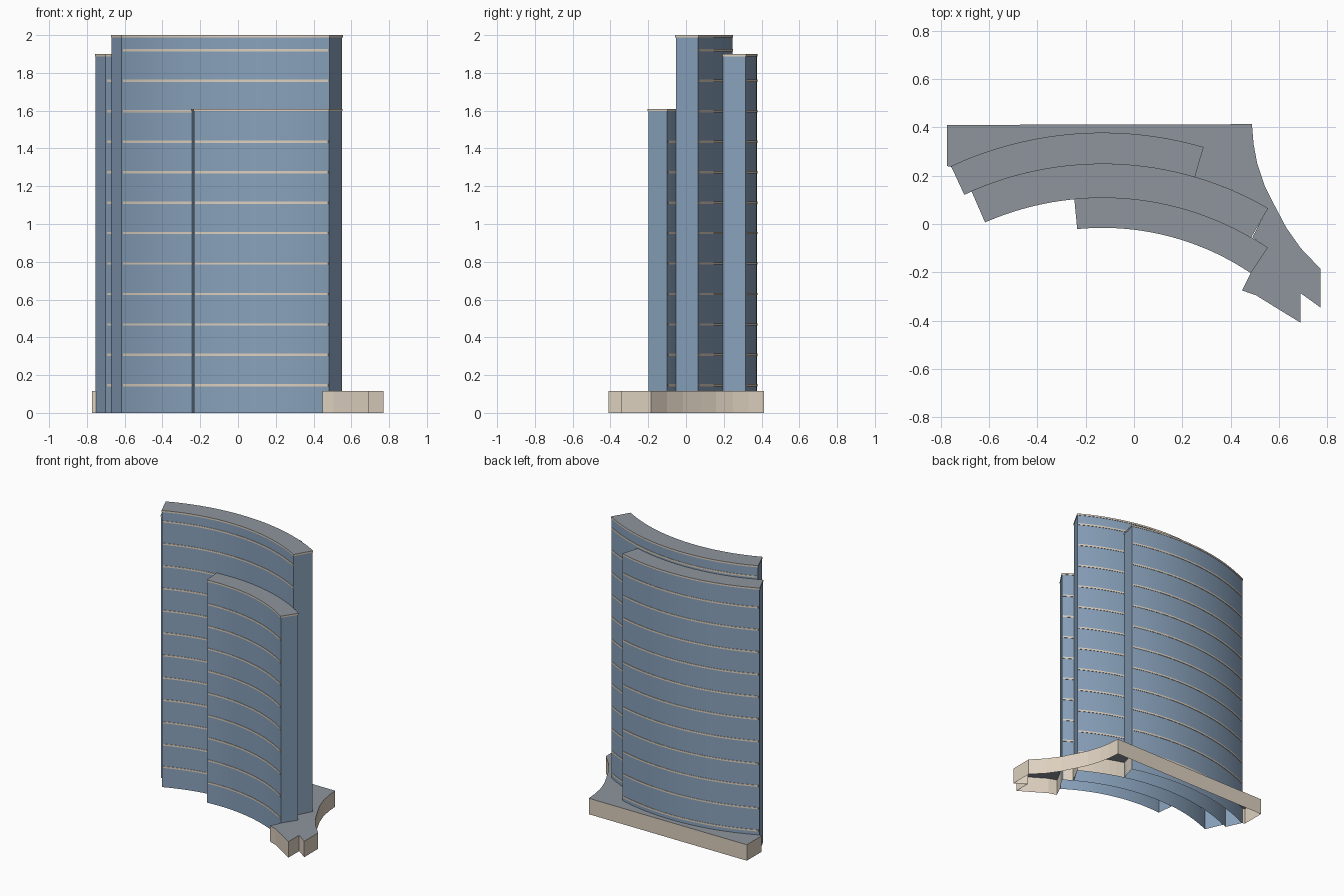
import bpy, bmesh
from math import sin, cos, radians

if "Cube" in bpy.data.objects:
    bpy.data.objects.remove(bpy.data.objects["Cube"])

CX, CY = -0.13, -1.112      # shared centre of all the curved slabs


def material(name, rgb):
    m = bpy.data.materials.new(name)
    m.diffuse_color = (*rgb, 1)
    m.use_nodes = True
    m.node_tree.nodes["Principled BSDF"].inputs["Base Color"].default_value = m.diffuse_color
    return m


GLASS = material("blue_glass", (0.25, 0.36, 0.50))
STONE = material("pale_stone", (0.72, 0.63, 0.52))
ROOF = material("grey_roof", (0.27, 0.30, 0.33))


def polar(r, deg):
    a = radians(deg)
    return (CX + r * sin(a), CY + r * cos(a))


def arc(r, a0, a1, n):
    return [polar(r, a0 + (a1 - a0) * i / n) for i in range(n + 1)]


def extrude(bm, outline, z0, z1, top_mat=0, bottom=True):
    """Add a vertical prism to bm."""
    lo = [bm.verts.new((x, y, z0)) for x, y in outline]
    hi = [bm.verts.new((x, y, z1)) for x, y in outline]
    n = len(outline)
    for i in range(n):
        j = (i + 1) % n
        bm.faces.new((lo[i], lo[j], hi[j], hi[i]))
    top = bm.faces.new(hi)
    top.material_index = top_mat
    if bottom:
        bm.faces.new(lo[::-1])
    return top


def finish(bm, name, mats, smooth=True):
    bmesh.ops.recalc_face_normals(bm, faces=bm.faces[:])
    # split the concave caps so they fill cleanly
    bmesh.ops.triangulate(bm, faces=[f for f in bm.faces if len(f.verts) > 4])
    me = bpy.data.meshes.new(name)
    bm.to_mesh(me)
    bm.free()
    ob = bpy.data.objects.new(name, me)
    bpy.context.collection.objects.link(ob)
    for m in mats:
        me.materials.append(m)
    if smooth:
        bpy.ops.object.select_all(action='DESELECT')
        ob.select_set(True)
        bpy.context.view_layer.objects.active = ob
        bpy.ops.object.shade_smooth_by_angle(angle=radians(30))
    return ob


def ring(r0, r1, a0, a1, n=28):
    return arc(r0, a0, a1, n) + arc(r1, a1, a0, n)


def tower(name, r0, r1, a0, a1, height):
    # glass body, open underneath
    bm = bmesh.new()
    extrude(bm, ring(r0, r1, a0, a1), 0, height - 0.012, bottom=False)
    finish(bm, name + "_body", [GLASS])
    # stone coping with grey roof on top
    bm = bmesh.new()
    extrude(bm, ring(r0 - 0.003, r1 + 0.003, a0 - 0.1, a1 + 0.1),
            height - 0.012, height, top_mat=1)
    finish(bm, name + "_roof", [STONE, ROOF])
    # floor bands on the concave and convex faces
    bm = bmesh.new()
    for k in range(12):
        z = 0.146 + k * 0.1612
        if z > height - 0.03:
            break
        for ra, rb in ((r0 - 0.003, r0 + 0.001), (r1 - 0.001, r1 + 0.003)):
            extrude(bm, ring(ra, rb, a0 + 0.3, a1 - 0.3), z - 0.006, z + 0.006)
    finish(bm, name + "_floor_bands", [STONE])


tower("front_tower", 1.099, 1.220, -5.4, 33.9, 1.61)
tower("middle_tower", 1.223, 1.359, -23.4, 30.1, 2.0)
tower("back_tower", 1.362, 1.487, -24.8, 16.2, 1.9)

# podium wrapping the backs of the towers, open underneath
podium = [(-0.773, 0.41), (0.488, 0.413), (0.495, 0.33), (0.51, 0.25),
          (0.54, 0.16), (0.58, 0.08), (0.63, -0.015), (0.69, -0.10),
          (0.771, -0.185), (0.771, -0.345), (0.69, -0.287), (0.69, -0.409),
          (0.61, -0.36), (0.505, -0.295), (0.447, -0.275),
          (0.485, -0.20), (0.55, -0.10), (0.49, -0.055)]
podium += arc(1.362, 30.1, 16.2, 6) + arc(1.484, 16.2, -24.8, 12)
podium += [(-0.773, 0.24)]
bm = bmesh.new()
extrude(bm, podium, 0, 0.115, top_mat=1, bottom=False)
finish(bm, "podium", [STONE, ROOF], smooth=False)
